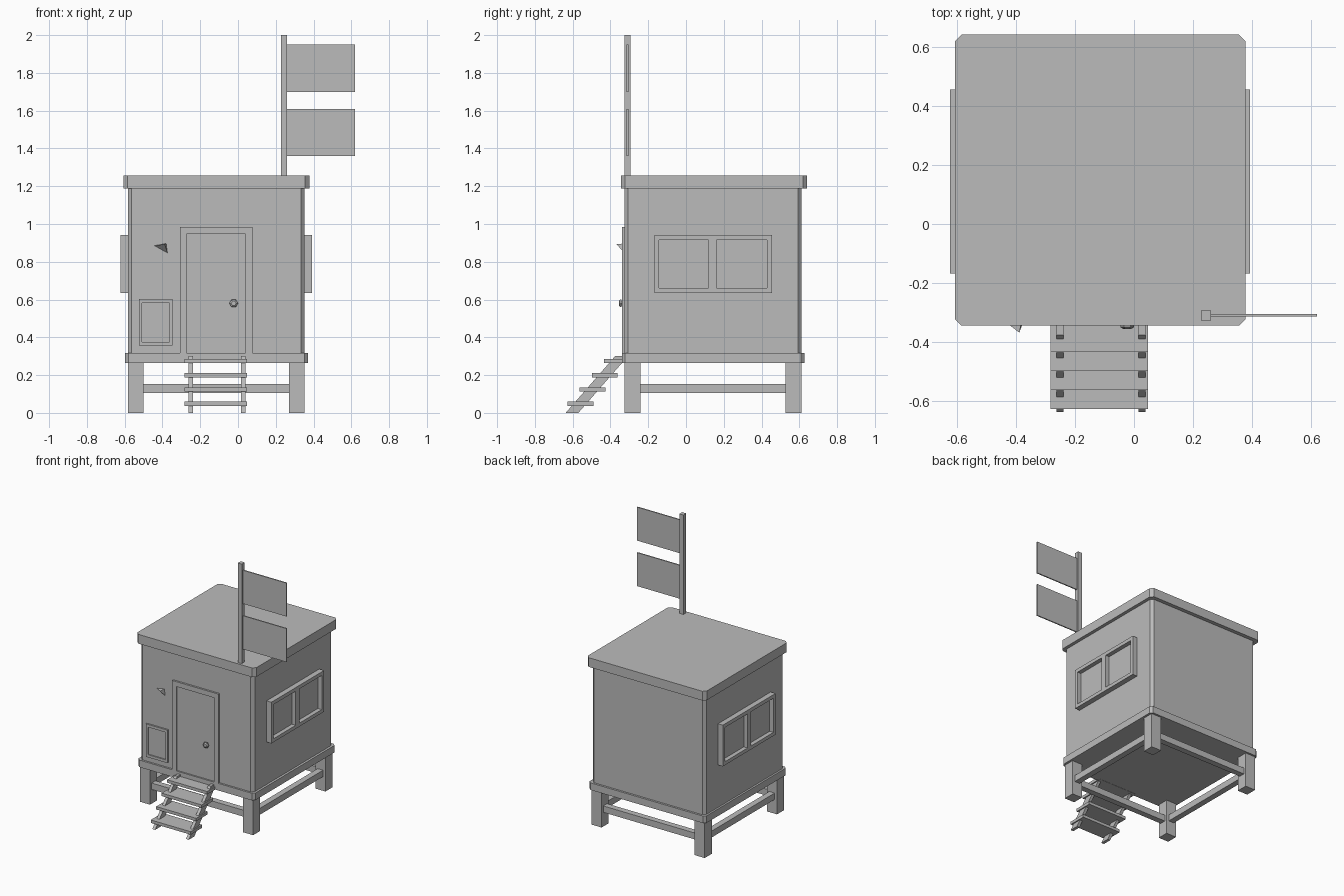
import bpy, bmesh
from mathutils import Matrix, Vector

if "Cube" in bpy.data.objects:
    bpy.data.objects.remove(bpy.data.objects["Cube"], do_unlink=True)

grey = bpy.data.materials.new("plain_grey")
grey.use_nodes = True
grey.diffuse_color = (0.5, 0.5, 0.5, 1)
grey.node_tree.nodes["Principled BSDF"].inputs["Base Color"].default_value = (0.5, 0.5, 0.5, 1)


def finish(name, bm):
    bmesh.ops.recalc_face_normals(bm, faces=bm.faces)
    mesh = bpy.data.meshes.new(name)
    bm.to_mesh(mesh)
    bm.free()
    mesh.materials.append(grey)
    obj = bpy.data.objects.new(name, mesh)
    bpy.context.collection.objects.link(obj)
    return obj


def box(name, x, y, z, chamfer=0):
    """Box from (min, max) ranges, with optional chamfered upright edges."""
    bm = bmesh.new()
    size = [r[1] - r[0] for r in (x, y, z)]
    mid = [(r[0] + r[1]) / 2 for r in (x, y, z)]
    bmesh.ops.create_cube(bm, size=1, matrix=Matrix.Translation(mid) @ Matrix.Diagonal((*size, 1)))
    if chamfer:
        upright = [e for e in bm.edges if abs(e.verts[0].co.z - e.verts[1].co.z) > 0.001]
        bmesh.ops.bevel(bm, geom=upright, offset=chamfer, segments=1, affect='EDGES')
    return finish(name, bm)


def prism(name, points, offset):
    """Extrude a planar polygon by an offset vector."""
    bm = bmesh.new()
    face = bm.faces.new([bm.verts.new(p) for p in points])
    out = bmesh.ops.extrude_face_region(bm, geom=[face])["geom"]
    bmesh.ops.translate(bm, vec=offset, verts=[v for v in out if isinstance(v, bmesh.types.BMVert)])
    return finish(name, bm)


def frame(name, us, vs, holes, place, offset):
    """Flat grid with the hole cells left out, extruded into a frame."""
    bm = bmesh.new()
    grid = [[bm.verts.new(place(u, v)) for v in vs] for u in us]
    cells = [bm.faces.new((grid[i][j], grid[i + 1][j], grid[i + 1][j + 1], grid[i][j + 1]))
             for i in range(len(us) - 1) for j in range(len(vs) - 1) if (i, j) not in holes]
    bmesh.ops.delete(bm, geom=[v for v in bm.verts if not v.link_faces], context='VERTS')
    out = bmesh.ops.extrude_face_region(bm, geom=cells)["geom"]
    bmesh.ops.translate(bm, vec=offset, verts=[v for v in out if isinstance(v, bmesh.types.BMVert)])
    bmesh.ops.recalc_face_normals(bm, faces=bm.faces)
    bmesh.ops.dissolve_limit(bm, angle_limit=0.01, verts=bm.verts, edges=bm.edges)
    return finish(name, bm)


# Cabin shell
X0, X1, Y0, Y1 = -0.583, 0.353, -0.326, 0.612
box("cabin_walls", (X0, X1), (Y0, Y1), (0.28, 1.22), 0.02)
box("floor_trim", (-0.597, 0.37), (-0.34, 0.627), (0.265, 0.318), 0.018)
box("roof", (-0.606, 0.378), (-0.344, 0.641), (1.188, 1.257), 0.022)

# Legs and the rails joining them
LEG = 0.084
for sx, x in (("right", X0), ("left", X1 - LEG)):
    for sy, y in (("front", Y0), ("back", Y1 - LEG)):
        box(f"{sy}_{sx}_leg", (x, x + LEG), (y, y + LEG), (0, 0.27))
RAIL = 0.045
for side, x in (("right", X0 + LEG / 2), ("left", X1 - LEG / 2)):
    box(f"{side}_rail", (x - RAIL / 2, x + RAIL / 2), (Y0 + 0.06, Y1 - 0.06), (0.106, 0.154))
for side, y in (("front", Y0 + LEG / 2), ("back", Y1 - LEG / 2)):
    box(f"{side}_rail", (X0 + 0.06, X1 - 0.06), (y - RAIL / 2, y + RAIL / 2), (0.106, 0.154))

# Side windows with two recessed panes
for side, wall, d in (("right", X0, -1), ("left", X1, 1)):
    frame(f"{side}_window_frame", (-0.167, -0.143, 0.12, 0.162, 0.428, 0.455),
          (0.635, 0.661, 0.916, 0.943), {(1, 1), (3, 1)},
          lambda u, v: (wall - d * 0.005, u, v), Vector((d * 0.045, 0, 0)))
    for n, (a, b) in enumerate(((-0.145, 0.122), (0.16, 0.43)), 1):
        box(f"{side}_window_pane_{n}", sorted((wall - d * 0.001, wall + d * 0.008)), (a, b), (0.66, 0.918))

# Door, its frame and knob
frame("door_frame", (-0.306, -0.272, 0.04, 0.077), (0.31, 0.948, 0.985), {(1, 0)},
      lambda u, v: (u, Y0 + 0.002, v), Vector((0, -0.016, 0)))
box("door", (-0.274, 0.042), (Y0 - 0.003, Y0 + 0.004), (0.31, 0.95))
bm = bmesh.new()
for r1, r2, depth, y in ((0.012, 0.012, 0.02, -0.334), (0.023, 0.023, 0.008, -0.345),
                         (0.023, 0.013, 0.007, -0.3525)):
    bmesh.ops.create_cone(bm, cap_ends=True, segments=6, radius1=r1, radius2=r2, depth=depth,
                          matrix=Matrix.Translation((-0.023, y, 0.58)) @ Matrix.Rotation(1.570796, 4, 'X')
                          @ Matrix.Rotation(0.523599, 4, 'Z'))
finish("door_knob", bm)

# Low hatch beside the door
frame("hatch_frame", (-0.525, -0.509, -0.363, -0.348), (0.356, 0.376, 0.581, 0.602), {(1, 1)},
      lambda u, v: (u, Y0 + 0.002, v), Vector((0, -0.014, 0)))
box("hatch_panel", (-0.511, -0.361), (Y0 - 0.003, Y0 + 0.004), (0.374, 0.583))

# Small bent flap on the front wall
bm = bmesh.new()
tip, a, b, c = [bm.verts.new(p) for p in ((-0.388, -0.368, 0.893), (-0.445, Y0 + 0.002, 0.885),
                                          (-0.373, Y0 + 0.002, 0.845), (-0.38, Y0 + 0.002, 0.897))]
for f in ((tip, a, b), (tip, b, c), (tip, c, a), (a, b, c)):
    bm.faces.new(f)
finish("wall_flap", bm)

# Steps
for n in range(4):
    y, z = -0.627 + n * 0.0645, 0.037 + n * 0.0755
    box(f"step_{n + 1}", (-0.282, 0.048), (y, min(y + 0.136, -0.315)), (z, z + 0.022))
for side, x in (("right", -0.262), ("left", 0.016)):
    prism(f"{side}_stringer", [(x, y, z) for y, z in ((-0.637, 0), (-0.57, 0), (-0.325, 0.28),
                                                      (-0.325, 0.3), (-0.376, 0.3))],
          Vector((0.023, 0, 0)))

# Flag pole with two flags
box("flag_pole", (0.227, 0.26), (-0.326, -0.293), (1.25, 2.0))
for name, z in (("lower_flag", (1.36, 1.61)), ("upper_flag", (1.7, 1.95))):
    box(name, (0.255, 0.62), (-0.314, -0.305), z)
